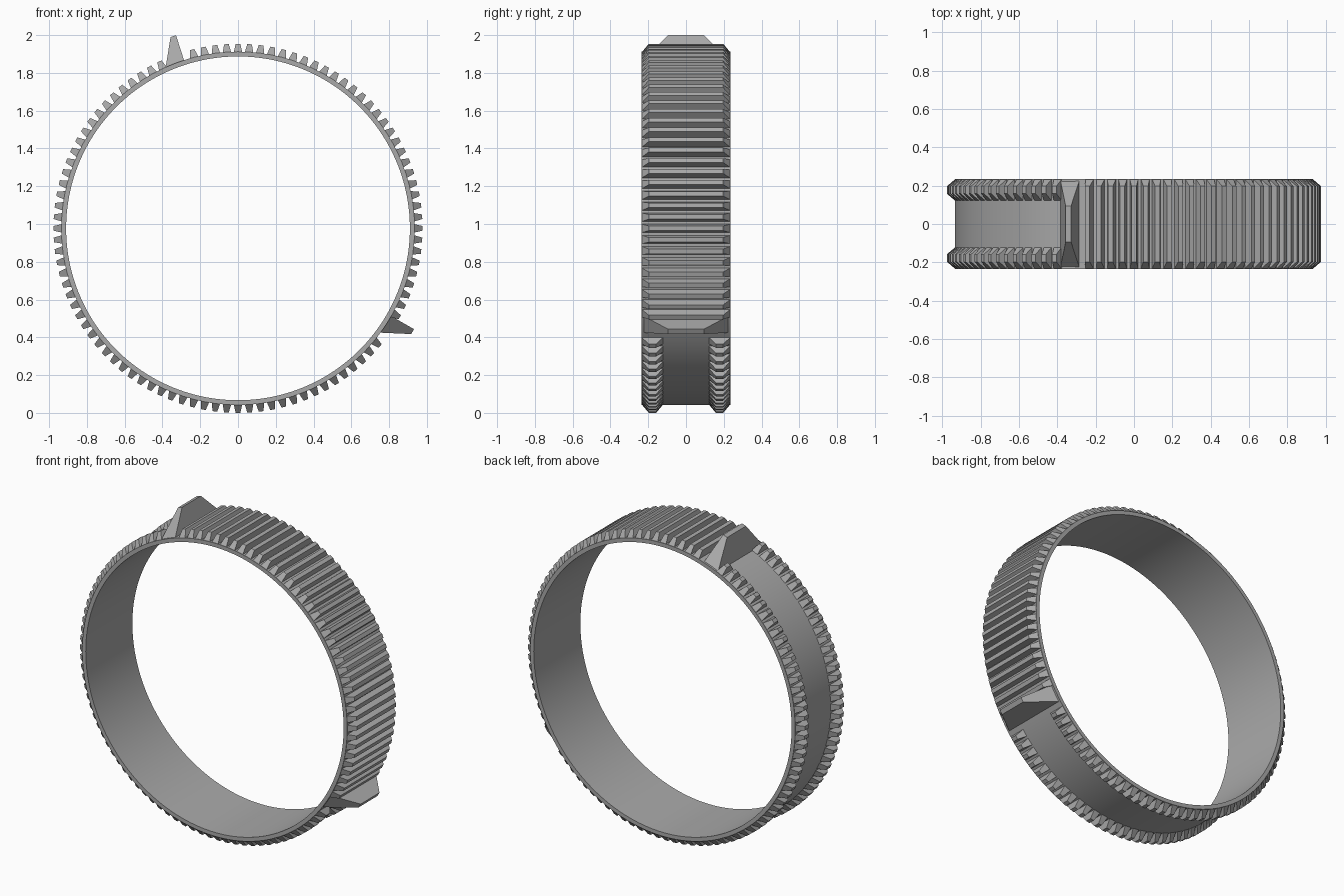
import bpy, bmesh
from math import radians, sin, cos, pi

if "Cube" in bpy.data.objects:
    bpy.data.objects.remove(bpy.data.objects["Cube"])

CENTER_Z = 0.977
R_IN, R_BAND, R_TOOTH, R_STOP = 0.91, 0.935, 0.977, 1.074
HALF = 0.235
TEETH = 100
SEGMENTS = 200

grey = bpy.data.materials.new("plain grey")
grey.use_nodes = True
color = (0.4, 0.4, 0.4, 1)
grey.diffuse_color = color
grey.node_tree.nodes["Principled BSDF"].inputs["Base Color"].default_value = color


def polar(r, deg, y):
    a = radians(deg)
    return (r * cos(a), y, CENTER_Z + r * sin(a))


def finish(name, bm):
    bmesh.ops.recalc_face_normals(bm, faces=bm.faces)
    mesh = bpy.data.meshes.new(name)
    bm.to_mesh(mesh)
    bm.free()
    mesh.materials.append(grey)
    obj = bpy.data.objects.new(name, mesh)
    bpy.context.collection.objects.link(obj)
    return obj


def add_wedge(bm, base, tip):
    """Tapered block; base and tip are (radius, angle 1, angle 2, y 1, y 2)."""
    loops = []
    for r, a1, a2, y1, y2 in (base, tip):
        corners = ((a1, y1), (a2, y1), (a2, y2), (a1, y2))
        loops.append([bm.verts.new(polar(r, a, y)) for a, y in corners])
    low, high = loops
    bm.faces.new(low)
    bm.faces.new(high)
    for i in range(4):
        j = (i + 1) % 4
        bm.faces.new((low[i], low[j], high[j], high[i]))


# Thin smooth band
bm = bmesh.new()
section = ((R_IN, -HALF), (R_BAND, -HALF), (R_BAND, HALF), (R_IN, HALF))
rings = [[bm.verts.new(polar(r, 360 * s / SEGMENTS, y)) for r, y in section]
         for s in range(SEGMENTS)]
for s in range(SEGMENTS):
    a, b = rings[s], rings[(s + 1) % SEGMENTS]
    for i in range(4):
        j = (i + 1) % 4
        bm.faces.new((a[i], a[j], b[j], b[i]))
band = finish("band", bm)
bpy.ops.object.select_all(action='DESELECT')
bpy.context.view_layer.objects.active = band
band.select_set(True)
bpy.ops.object.shade_smooth_by_angle(angle=radians(30))

# Full width teeth on the short arc, paired narrow teeth beside the groove
wide, narrow = bmesh.new(), bmesh.new()
BASE_W, TIP_W, SLOPE = 1.4, 0.72, 0.038
for i in range(TEETH):
    mid = -30 + (i + 0.5) * 360 / TEETH
    mid = round((mid + 30) / 3.6 - 0.5) * 3.6 - 30.6 + 1.8
    if -29 < mid < 107:
        target, spans = wide, [(-HALF, HALF)]
    elif 115 < mid < 323:
        target, spans = narrow, [(-HALF, -0.12), (0.12, HALF)]
    else:
        continue
    for y1, y2 in spans:
        add_wedge(target, (R_BAND - 0.003, mid - BASE_W, mid + BASE_W, y1, y2),
                  (R_TOOTH, mid - TIP_W, mid + TIP_W, y1 + SLOPE, y2 - SLOPE))
finish("wide_teeth", wide)
finish("groove_side_teeth", narrow)

# Two end stops, mirrored about the middle of the wide toothed arc
for name, edge, way in (("upper_stop", 107.8, 1), ("lower_stop", -29.8, -1)):
    bm = bmesh.new()
    add_wedge(bm, (R_BAND - 0.012, edge, edge + way * 6.9, -HALF, HALF),
              (R_STOP, edge, edge + way * 1.6, -0.095, 0.095))
    finish(name, bm)
